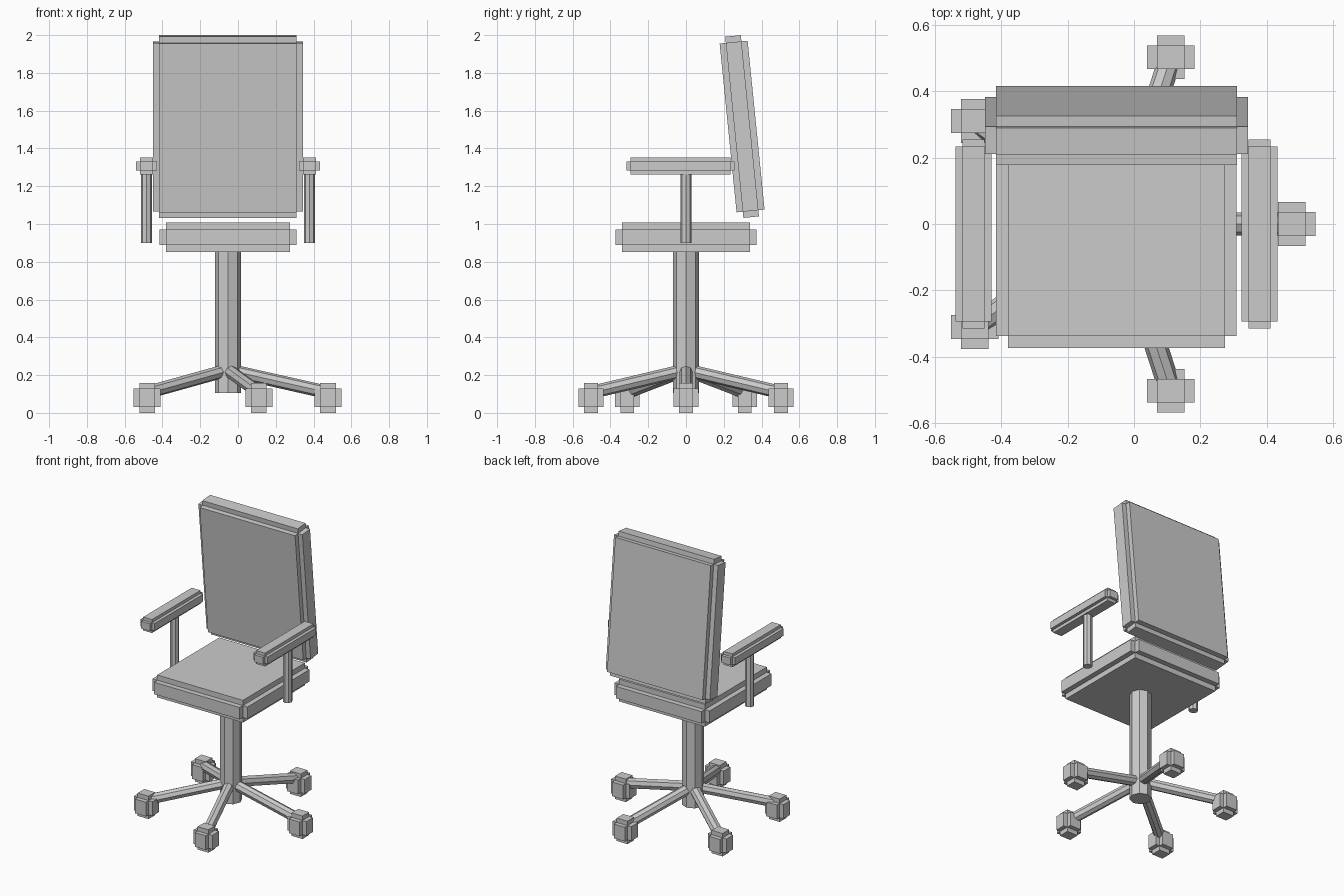
import bpy, bmesh, math
from mathutils import Vector, Matrix

if "Cube" in bpy.data.objects:
    bpy.data.objects.remove(bpy.data.objects["Cube"])

CX = -0.053  # chair axis


def add_object(name, bm):
    bmesh.ops.recalc_face_normals(bm, faces=bm.faces)
    mesh = bpy.data.meshes.new(name)
    bm.to_mesh(mesh)
    bm.free()
    obj = bpy.data.objects.new(name, mesh)
    bpy.context.collection.objects.link(obj)
    return obj


def notched_block(name, center, half, step, tilt=0.0):
    """Core box with every face pushed out, leaving stepped edges."""
    bm = bmesh.new()
    core = [2 * (h - step) for h in half]
    bmesh.ops.create_cube(bm, size=1, matrix=Matrix.Diagonal((*core, 1)))
    for face in list(bm.faces):
        normal = face.normal.copy()
        new = bmesh.ops.extrude_face_region(bm, geom=[face])["geom"]
        verts = [g for g in new if isinstance(g, bmesh.types.BMVert)]
        bmesh.ops.translate(bm, verts=verts, vec=normal * step)
        if face.is_valid:
            bm.faces.remove(face)
    obj = add_object(name, bm)
    obj.location = center
    obj.rotation_euler.x = tilt
    return obj


def rod(name, start, end, radius):
    """Eight-sided rod between two points."""
    start, end = Vector(start), Vector(end)
    axis = end - start
    bm = bmesh.new()
    bmesh.ops.create_cone(bm, cap_ends=True, segments=8, radius1=radius,
                          radius2=radius, depth=axis.length)
    obj = add_object(name, bm)
    obj.location = (start + end) / 2
    obj.rotation_mode = 'QUATERNION'
    obj.rotation_quaternion = axis.to_track_quat('Z', 'Y')
    return obj


# Seat and reclined backrest
notched_block("seat", (CX, 0, 0.93), (0.363, 0.374, 0.077), 0.036)
notched_block("backrest", (CX, 0.297, 1.516), (0.397, 0.0745, 0.482), 0.033, 0.1)

# Armrests and their posts
for side, label in ((-1, "left"), (1, "right")):
    x = CX + side * 0.4315
    notched_block(f"{label}_armrest", (x, -0.03, 1.307), (0.0545, 0.2855, 0.046), 0.021)
    rod(f"{label}_arm_post", (x, 0, 0.9), (x, 0, 1.265), 0.03)

# Central column
rod("column", (CX, 0, 0.105), (CX, 0, 0.86), 0.07)

# Five-star base with casters
for i in range(5):
    a = math.radians(72 * i)
    x, y = CX + 0.529 * math.cos(a), 0.529 * math.sin(a)
    rod(f"base_leg_{i + 1}", (CX, 0, 0.227), (x, y, 0.108), 0.035)
    notched_block(f"caster_{i + 1}", (x, y, 0.079), (0.0715, 0.066, 0.079), 0.03)
